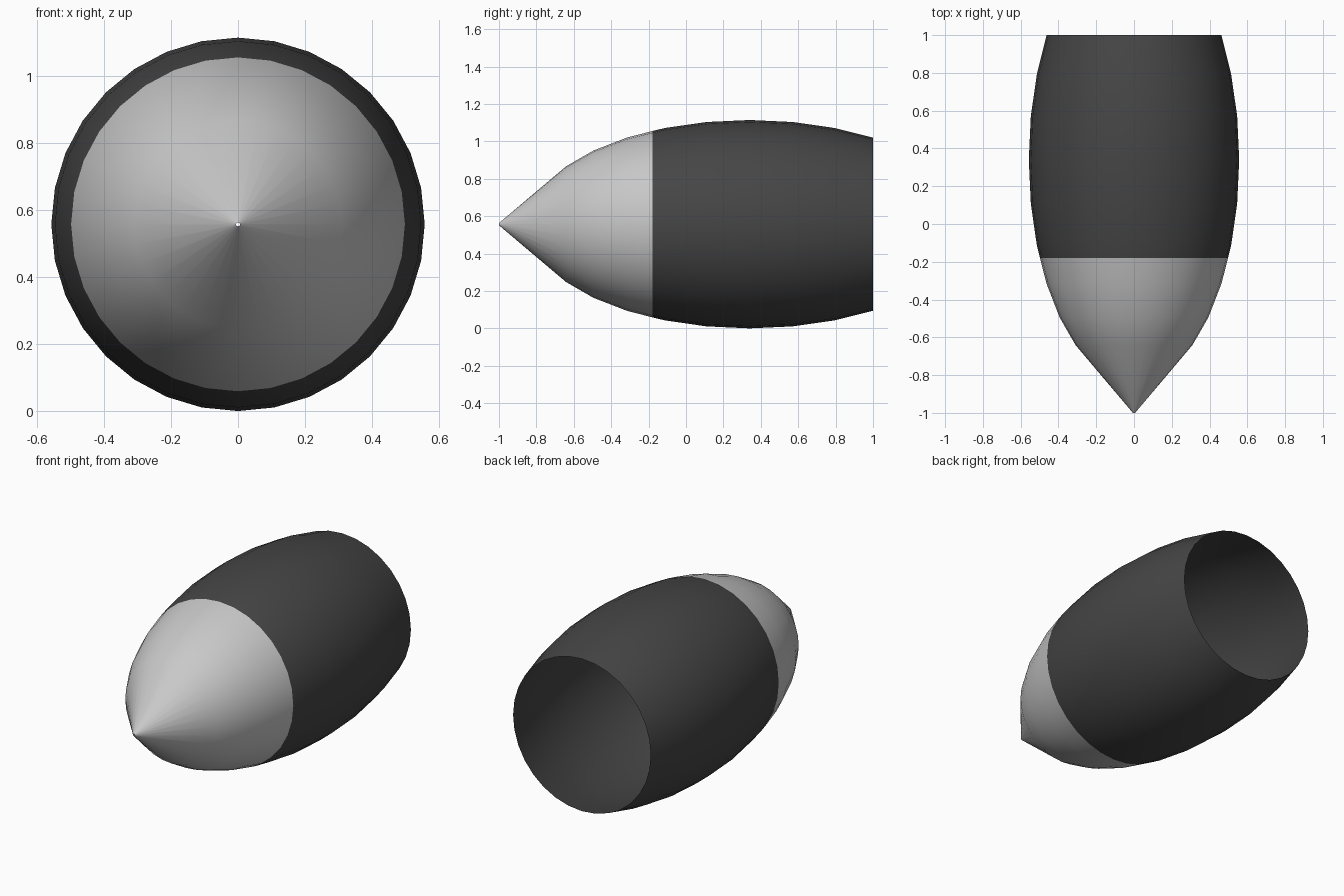
import bpy, bmesh, math

if "Cube" in bpy.data.objects:
    bpy.data.objects.remove(bpy.data.objects["Cube"])

SIDES = 32
RADIUS = 0.557      # widest radius, also the height of the axis
LENGTH = 1.18       # half length of the stretched sphere
MID_Y = 0.34        # widest station
SEAM = (-0.18, 0.498)


def material(name, value):
    m = bpy.data.materials.new(name)
    m.diffuse_color = (value, value, value, 1)
    m.use_nodes = True
    m.node_tree.nodes["Principled BSDF"].inputs["Base Color"].default_value = m.diffuse_color
    return m


def station(k):
    """Ring k of a 16-ring sphere stretched along y: (y, radius)."""
    a = math.radians(11.25 * k)
    return MID_Y + LENGTH * math.sin(a), RADIUS * math.cos(a)


def lathe(name, profile, mat):
    """Revolve (y, radius) pairs round the y axis as an open shell."""
    bm = bmesh.new()
    rings = []
    for y, r in profile:
        rings.append([bm.verts.new((r * math.sin(2 * math.pi * i / SIDES), y,
                                    RADIUS + r * math.cos(2 * math.pi * i / SIDES)))
                      for i in range(SIDES)])
    for a, b in zip(rings, rings[1:]):
        for i in range(SIDES):
            j = (i + 1) % SIDES
            bm.faces.new((a[i], b[i], b[j], a[j]))
    # make normals point away from the axis
    bm.normal_update()
    bm.faces.ensure_lookup_table()
    f = bm.faces[SIDES]
    c = f.calc_center_median()
    if f.normal.x * c.x + f.normal.z * (c.z - RADIUS) < 0:
        bmesh.ops.reverse_faces(bm, faces=bm.faces[:])
    for f in bm.faces:
        f.smooth = True
    me = bpy.data.meshes.new(name)
    bm.to_mesh(me)
    bm.free()
    me.materials.append(mat)
    ob = bpy.data.objects.new(name, me)
    bpy.context.collection.objects.link(ob)
    return ob


# Pale pointed nose with a pinhole at the tip
lathe("nose_cone", [(-1.0, 0.006)] + [station(k) for k in (-5, -4, -3)] + [SEAM],
      material("light grey", 0.58))

# Dark barrel, open at the back
lathe("barrel", [SEAM] + [station(k) for k in (-2, -1, 0, 1, 2)] + [(1.0, 0.463)],
      material("dark grey", 0.06))
